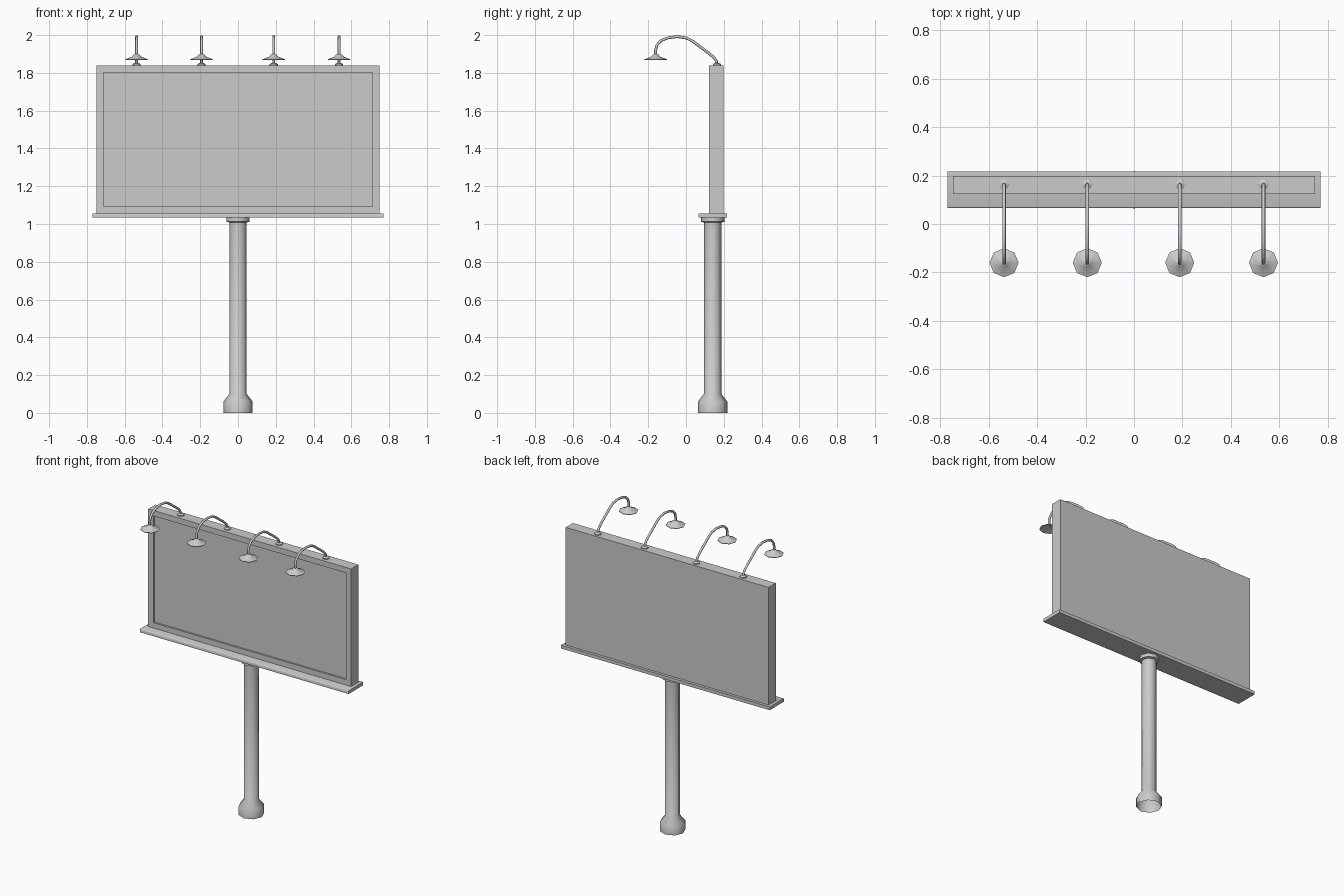
import bpy, bmesh, math
from mathutils import Vector

if "Cube" in bpy.data.objects:
    bpy.data.objects.remove(bpy.data.objects["Cube"])


def finish(name, bm, smooth=True):
    bmesh.ops.recalc_face_normals(bm, faces=bm.faces)
    me = bpy.data.meshes.new(name)
    bm.to_mesh(me)
    bm.free()
    ob = bpy.data.objects.new(name, me)
    bpy.context.collection.objects.link(ob)
    if smooth:
        bpy.ops.object.select_all(action='DESELECT')
        ob.select_set(True)
        bpy.context.view_layer.objects.active = ob
        bpy.ops.object.shade_smooth_by_angle(angle=math.radians(50))
    return ob


def box(lo, hi):
    bm = bmesh.new()
    bmesh.ops.create_cube(bm, size=1)
    lo, hi = Vector(lo), Vector(hi)
    for v in bm.verts:
        v.co = (lo + hi) / 2 + v.co * (hi - lo)
    return bm


def skin(bm, rings, cap_start, cap_end):
    n = len(rings[0])
    for a, b in zip(rings, rings[1:]):
        for i in range(n):
            j = (i + 1) % n
            bm.faces.new((a[i], a[j], b[j], b[i]))
    if cap_start:
        bm.faces.new(rings[0])
    if cap_end:
        bm.faces.new(rings[-1])


def lathe(name, profile, x, y, sides=8, cap_start=True, cap_end=True):
    bm = bmesh.new()
    angles = [math.tau * i / sides for i in range(sides)]
    rings = [[bm.verts.new((x + r * math.cos(a), y + r * math.sin(a), z)) for a in angles]
             for r, z in profile]
    skin(bm, rings, cap_start, cap_end)
    return finish(name, bm)


def arm(name, path, x, radius, sides=8):
    # tube swept along a path in the y-z plane
    bm = bmesh.new()
    pts = [Vector((x, y, z)) for y, z in path]
    rings = []
    for i, p in enumerate(pts):
        t = (pts[min(i + 1, len(pts) - 1)] - pts[max(i - 1, 0)]).normalized()
        u = Vector((1, 0, 0))
        w = t.cross(u)
        rings.append([bm.verts.new(p + radius * (u * math.cos(a) + w * math.sin(a)))
                      for a in (math.tau * k / sides for k in range(sides))])
    skin(bm, rings, True, True)
    return finish(name, bm)


# Post with flared foot (open underneath) and collar
POST_Y = 0.141
lathe("post", [(0.078, 0), (0.078, 0.06), (0.046, 0.10), (0.046, 1.012)],
      0, POST_Y, cap_start=False)
lathe("post_collar", [(0.046, 1.008), (0.062, 1.012), (0.062, 1.036)], 0, POST_Y)

# Ledge under the board, upper front edge slightly eased
bm = box((-0.77, 0.066, 1.034), (0.77, 0.217, 1.056))
edge = [e for e in bm.edges if all(v.co.y < 0.1 and v.co.z > 1.05 for v in e.verts)]
bmesh.ops.bevel(bm, geom=edge, offset=0.005, segments=2, profile=0.5, affect='EDGES')
finish("ledge", bm)

# Board with recessed front panel
bm = box((-0.748, 0.123, 1.055), (0.748, 0.199, 1.84))
bm.normal_update()
front = [f for f in bm.faces if f.normal.y < -0.9]
bmesh.ops.inset_region(bm, faces=front, thickness=0.037, use_even_offset=True)
bmesh.ops.inset_region(bm, faces=front, thickness=0, depth=-0.012)
finish("board", bm, smooth=False)

# Four gooseneck lamps
PATH = [(0.163, 1.84), (0.161, 1.862), (0.150, 1.879), (0.115, 1.909), (0.071, 1.941),
        (0.035, 1.968), (0.005, 1.984), (-0.045, 1.992), (-0.095, 1.986),
        (-0.132, 1.971), (-0.154, 1.947), (-0.161, 1.92), (-0.161, 1.885)]
SHADE = [(0.012, 1.884), (0.058, 1.868), (0.060, 1.872), (0.024, 1.886),
         (0.016, 1.896), (0.009, 1.899)]
for i, x in enumerate((-0.537, -0.193, 0.189, 0.535), 1):
    lathe(f"lamp_mount_{i}", [(0.022, 1.838), (0.022, 1.846), (0.012, 1.852)], x, 0.164)
    arm(f"lamp_arm_{i}", PATH, x, 0.0075)
    lathe(f"lamp_shade_{i}", SHADE, x, -0.160)
